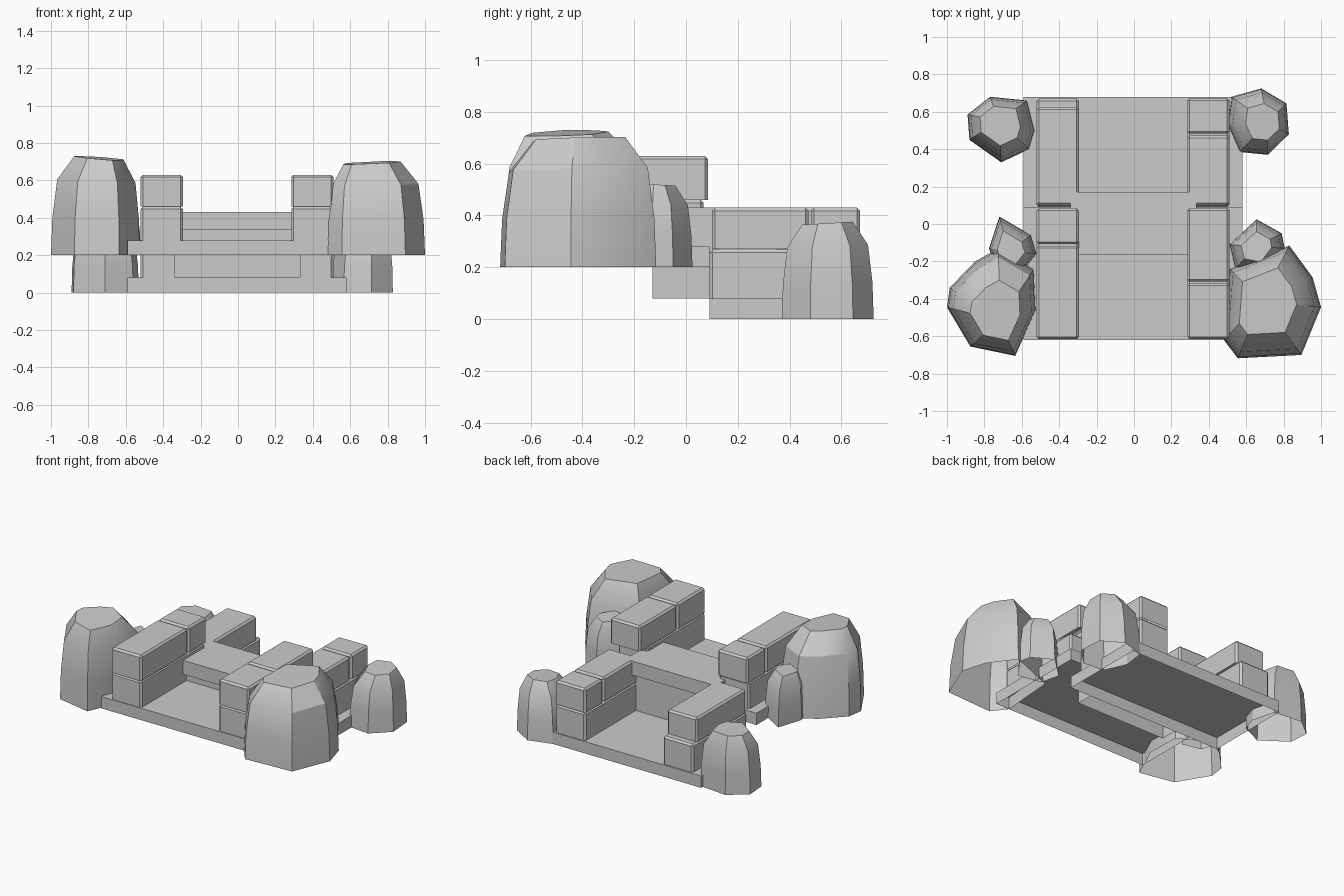
import bpy, bmesh, math
from mathutils import Vector

if "Cube" in bpy.data.objects:
    bpy.data.objects.remove(bpy.data.objects["Cube"])


def finish(name, bm, smooth=None):
    me = bpy.data.meshes.new(name)
    bm.to_mesh(me)
    bm.free()
    ob = bpy.data.objects.new(name, me)
    bpy.context.collection.objects.link(ob)
    if smooth:
        bpy.ops.object.select_all(action='DESELECT')
        ob.select_set(True)
        bpy.context.view_layer.objects.active = ob
        bpy.ops.object.shade_smooth_by_angle(angle=math.radians(smooth))
    return ob


def box(name, x, y, z, bevel=0):
    """Box without an underside; bevel rounds the top and upright edges."""
    bm = bmesh.new()
    bmesh.ops.create_cube(bm, size=1)
    for v in bm.verts:
        v.co = [lo + (hi - lo) * (c + .5) for c, (lo, hi) in zip(v.co, (x, y, z))]
    bmesh.ops.delete(bm, geom=[f for f in bm.faces if f.normal.z < -.5], context='FACES_ONLY')
    if bevel:
        edges = [e for e in bm.edges if not e.is_boundary]
        bmesh.ops.bevel(bm, geom=edges, offset=bevel, segments=1,
                        profile=.5, affect='EDGES')
    return finish(name, bm)


def rock(name, outline, base, height, top, scale, tilt=(0, 0)):
    """Tapering open-bottomed boulder, outline at the ground shrinking to a flat tilted top."""
    c = Vector((sum(p[0] for p in outline), sum(p[1] for p in outline))) / len(outline)
    bm = bmesh.new()
    rings = []
    # height fraction, share of the way from outline to top polygon
    for f, t in ((0, 0), (.38, .06), (.76, .27), (1, 1)):
        ring = []
        for p in outline:
            end = Vector(top) + (Vector(p) - c) * scale
            q = Vector(p).lerp(end, t)
            z = base + height * f + f ** 2 * (tilt[0] * (q.x - top[0]) + tilt[1] * (q.y - top[1]))
            ring.append(bm.verts.new((q.x, q.y, z)))
        rings.append(ring)
    n = len(outline)
    for a, b in zip(rings, rings[1:]):
        for i in range(n):
            bm.faces.new((a[i], a[(i + 1) % n], b[(i + 1) % n], b[i]))
    cap = bm.faces.new(rings[-1])
    bmesh.ops.recalc_face_normals(bm, faces=bm.faces)
    if cap.normal.z < 0:
        bmesh.ops.reverse_faces(bm, faces=bm.faces)
    return finish(name, bm, 30)


# Two floor slabs on different levels
box("lower_floor", (-.59, .58), (.09, .68), (0, .08))
box("upper_floor", (-.59, .58), (-.62, .09), (.2, .28))

# Cross wall between the levels with an overhanging cap
box("cross_wall", (-.34, .335), (-.13, .13), (.08, .335))
box("cross_wall_cap", (-.34, .335), (-.165, .17), (.335, .43))

# Stone block courses: x range, then (y range, z range) of each block
left, right = (-.52, -.295), (.285, .51)
blocks = [
    ("left_front", left, [((-.615, .068), (.28, .46)), ((-.615, -.117), (.46, .63)),
                          ((-.107, .085), (.46, .63))]),
    ("left_rear", left, [((.09, .67), (.08, .268)), ((.1, .625), (.27, .43))]),
    ("right_front", right, [((-.615, .003), (.28, .46)), ((-.615, -.318), (.46, .63)),
                            ((-.308, .085), (.46, .63))]),
    ("right_rear", right, [((.09, .672), (.08, .268)), ((.1, .473), (.27, .43)),
                           ((.483, .672), (.27, .43))]),
]
for name, x, parts in blocks:
    for i, (y, z) in enumerate(parts):
        box(f"{name}_block_{i + 1}", x, y, z, .012)

# Large boulders at the front
rock("front_left_boulder",
     [(-.725, -.13), (-.85, -.2), (-.985, -.34), (-1, -.445), (-.875, -.655),
      (-.635, -.705), (-.525, -.46), (-.535, -.24)],
     .2, .52, (-.745, -.45), .56, (-.08, .04))
rock("front_right_boulder",
     [(.83, -.115), (.955, -.285), (1, -.445), (.895, -.7), (.555, -.718),
      (.48, -.62), (.51, -.24)],
     .2, .495, (.72, -.43), .59, (.04, .03))

# Small boulders beside them, partly buried in the large ones
rock("small_left_boulder",
     [(-.72, .04), (-.775, -.13), (-.74, -.24), (-.61, -.27), (-.52, -.16), (-.55, -.06)],
     .2, .31, (-.66, -.14), .58)
rock("small_right_boulder",
     [(.655, .025), (.79, -.05), (.805, -.13), (.7, -.27), (.54, -.24), (.51, -.11)],
     .2, .32, (.66, -.125), .55, (0, -.06))

# Boulders at the rear, on the lower level
rock("rear_left_boulder",
     [(-.77, .68), (-.89, .585), (-.88, .45), (-.71, .33), (-.56, .4), (-.53, .5), (-.57, .66)],
     0, .375, (-.71, .53), .6)
rock("rear_right_boulder",
     [(.68, .725), (.815, .645), (.828, .48), (.715, .37), (.565, .385), (.5, .53), (.52, .68)],
     0, .37, (.685, .545), .55, (0, .06))
